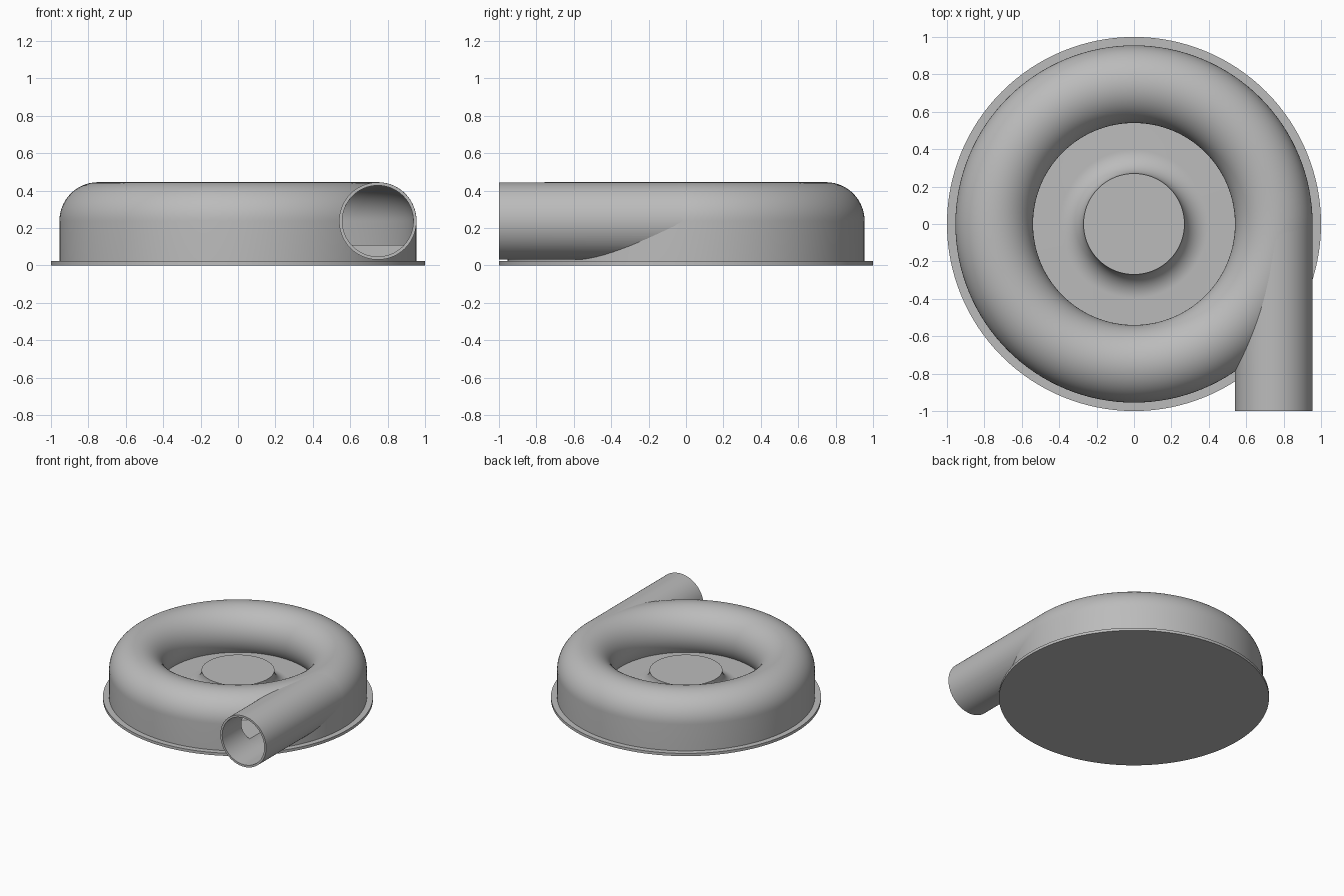
import bpy, bmesh, math
from mathutils import Matrix

cube = bpy.data.objects.get("Cube")
if cube:
    bpy.data.objects.remove(cube, do_unlink=True)

metal = bpy.data.materials.new("grey_metal")
metal.use_nodes = True
GREY = (0.5, 0.5, 0.5, 1)
metal.diffuse_color = GREY
metal.node_tree.nodes["Principled BSDF"].inputs["Base Color"].default_value = GREY

MAJOR, MINOR, BORE = 0.7475, 0.2075, 0.19   # scroll ring, tube and bore radii
MID, FLOOR, BASE = 0.237, 0.11, 0.022       # tube centre, inner floor, base plate heights


def arc(cx, cz, r, start, end, n=24):
    angles = [math.radians(start + (end - start) * i / n) for i in range(n + 1)]
    return [(cx + r * math.cos(a), cz + r * math.sin(a)) for a in angles]


def finish(name, bm):
    bmesh.ops.remove_doubles(bm, verts=bm.verts, dist=1e-5)
    bmesh.ops.recalc_face_normals(bm, faces=bm.faces)
    mesh = bpy.data.meshes.new(name)
    bm.to_mesh(mesh)
    bm.free()
    mesh.materials.append(metal)
    obj = bpy.data.objects.new(name, mesh)
    bpy.context.collection.objects.link(obj)
    return obj


def lathe(name, profile, steps=128):
    """Closed solid turned about z from a closed (radius, height) outline."""
    bm = bmesh.new()
    verts = [bm.verts.new((r, 0, z)) for r, z in profile]
    edges = [bm.edges.new((a, b)) for a, b in zip(verts, verts[1:] + verts[:1])
             if a.co.x > 1e-6 or b.co.x > 1e-6]
    bmesh.ops.spin(bm, geom=verts + edges, cent=(0, 0, 0), axis=(0, 0, 1),
                   angle=math.tau, steps=steps)
    bmesh.ops.remove_doubles(bm, verts=bm.verts, dist=1e-5)
    bmesh.ops.dissolve_degenerate(bm, edges=bm.edges, dist=1e-6)
    return finish(name, bm)


def rod(name, radius, y0, y1):
    bm = bmesh.new()
    place = Matrix.Translation((MAJOR, (y0 + y1) / 2, MID)) @ Matrix.Rotation(math.pi / 2, 4, "X")
    bmesh.ops.create_cone(bm, cap_ends=True, segments=96, radius1=radius,
                          radius2=radius, depth=y1 - y0, matrix=place)
    return finish(name, bm)


def cut(obj, *cutters):
    for cutter in cutters:
        mod = obj.modifiers.new("cut", "BOOLEAN")
        mod.operation, mod.solver, mod.object = "DIFFERENCE", "EXACT", cutter


# Turned parts
base_plate = lathe("base_plate", [(0, 0), (1, 0), (1, BASE), (0, BASE)])
lip = 180 + math.degrees(math.asin((MID - FLOOR + 0.004) / MINOR))
lip_in = 180 + math.degrees(math.asin((MID - FLOOR + 0.004) / BORE))
wall = MAJOR + BORE
scroll_housing = lathe("scroll_housing",
                       [(MAJOR + MINOR, BASE - 0.002)] + arc(MAJOR, MID, MINOR, 0, lip, 40)
                       + arc(MAJOR, MID, BORE, lip_in, 0, 40) + [(wall, BASE - 0.002)])
flare = 0.127
hub_floor = lathe("hub_and_floor",
                  [(0, BASE - 0.004), (wall + 0.006, BASE - 0.004), (wall + 0.006, FLOOR)]
                  + arc(0.27 + flare, FLOOR + flare, flare, 270, 180, 16) + [(0, MID)])

# Outlet pipe, opened into the scroll
outlet_pipe = rod("outlet_pipe", MINOR - 0.0005, -1, -0.02)
bore = rod("bore_cutter", BORE, -1.1, -0.01)
chamber = lathe("chamber_cutter", arc(MAJOR, MID, BORE + 0.004, 0, 180, 40)
                + [(MAJOR - BORE, BASE - 0.01), (MAJOR + BORE + 0.004, BASE - 0.01)])
cut(outlet_pipe, bore, chamber)
cut(scroll_housing, bore)
cut(hub_floor, bore)

# Bake the cuts, smooth the curved faces and drop the cutters
for obj in (base_plate, scroll_housing, hub_floor, outlet_pipe):
    bpy.ops.object.select_all(action="DESELECT")
    bpy.context.view_layer.objects.active = obj
    obj.select_set(True)
    for mod in list(obj.modifiers):
        bpy.ops.object.modifier_apply(modifier=mod.name)
    bpy.ops.object.shade_smooth_by_angle(angle=math.radians(30))
for cutter in (bore, chamber):
    bpy.data.objects.remove(cutter, do_unlink=True)
